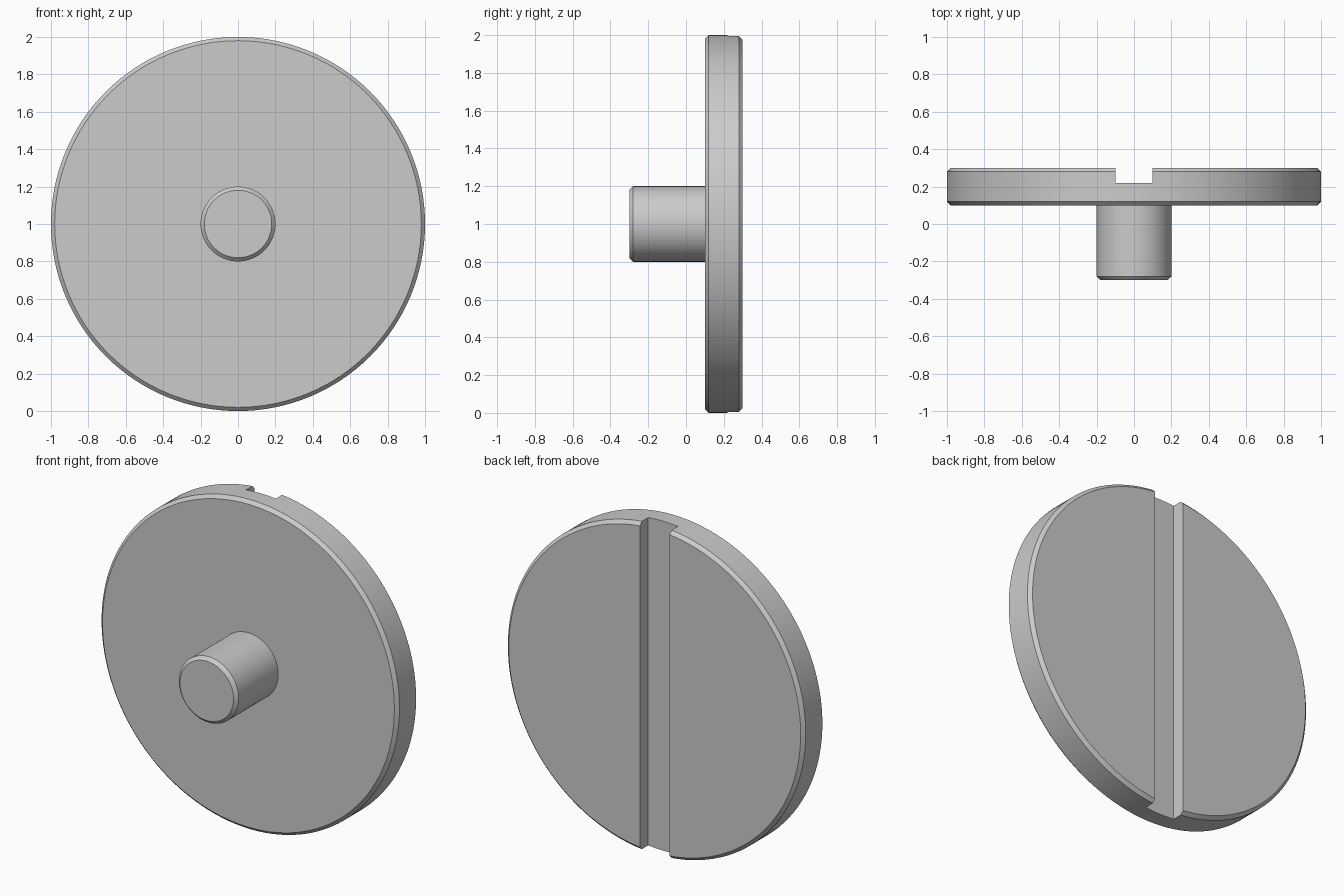
import bpy, bmesh
from math import cos, sin, tau

if "Cube" in bpy.data.objects:
    bpy.data.objects.remove(bpy.data.objects["Cube"])

SEGMENTS = 128
CENTRE_Z = 1.0


def lathe(name, profile):
    """Closed solid turned around the y axis from (radius, y) points."""
    bm = bmesh.new()
    rings = [[bm.verts.new((r * cos(tau * i / SEGMENTS), y, r * sin(tau * i / SEGMENTS)))
              for i in range(SEGMENTS)] for r, y in profile]
    for a, b in zip(rings, rings[1:]):
        for i in range(SEGMENTS):
            j = (i + 1) % SEGMENTS
            bm.faces.new((a[i], a[j], b[j], b[i]))
    bm.faces.new(rings[0])
    bm.faces.new(rings[-1])
    bmesh.ops.recalc_face_normals(bm, faces=bm.faces)
    mesh = bpy.data.meshes.new(name)
    bm.to_mesh(mesh)
    bm.free()
    obj = bpy.data.objects.new(name, mesh)
    obj.location.z = CENTRE_Z
    bpy.context.collection.objects.link(obj)
    return obj


# Pin and disc head turned as one piece, with chamfered rims
screw = lathe("slotted_screw", [(0.18, -0.3), (0.2, -0.28), (0.2, 0.1), (0.98, 0.1),
                                (1.0, 0.12), (1.0, 0.28), (0.98, 0.3)])

# Slot across the back of the head
bpy.ops.mesh.primitive_cube_add(size=1, location=(0, 0.32, CENTRE_Z))
cutter = bpy.context.object
cutter.name = "slot_cutter"
cutter.scale = (0.2, 0.2, 2.4)
cutter.hide_render = True

bpy.ops.object.select_all(action='DESELECT')
screw.select_set(True)
bpy.context.view_layer.objects.active = screw
slot = screw.modifiers.new("slot", 'BOOLEAN')
slot.operation = 'DIFFERENCE'
slot.solver = 'EXACT'
slot.object = cutter
bpy.ops.object.modifier_apply(modifier=slot.name)
bpy.data.objects.remove(cutter, do_unlink=True)

# Smooth round walls, crisp edges
bpy.ops.object.shade_smooth_by_angle()
